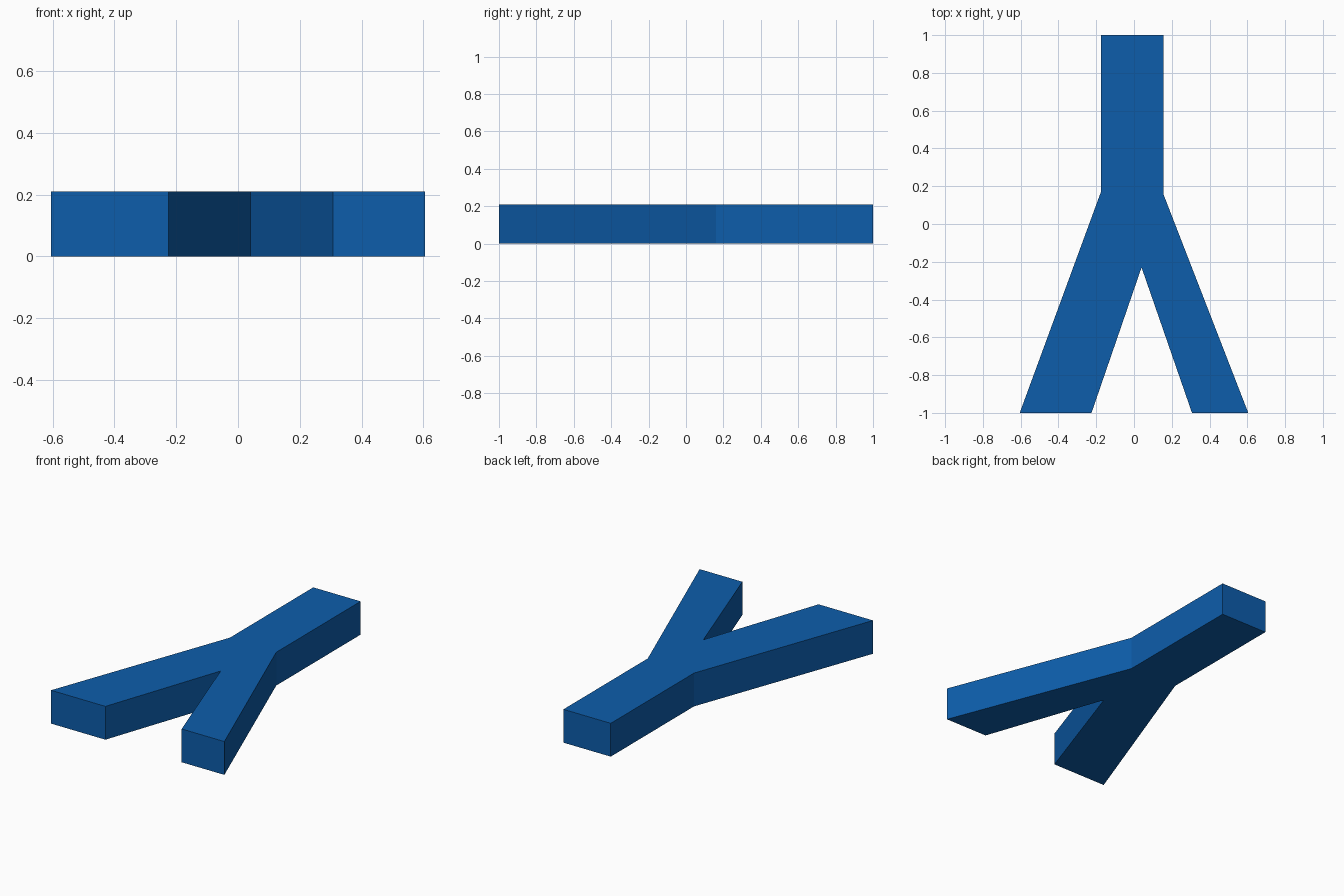
import bpy
import bmesh

cube = bpy.data.objects.get("Cube")
if cube:
    bpy.data.objects.remove(cube, do_unlink=True)

HEIGHT = 0.21

# Single flat blue
blue = bpy.data.materials.new("blue")
blue.use_nodes = True
colour = (0.004, 0.11, 0.41, 1)
blue.diffuse_color = colour
blue.node_tree.nodes["Principled BSDF"].inputs["Base Color"].default_value = colour

# Outline of the forked track: stem at the back, two splayed legs in front
outline = [
    (-0.175, 1), (-0.175, 0.17), (-0.605, -1), (-0.225, -1),
    (0.04, -0.23),
    (0.307, -1), (0.605, -1), (0.155, 0.16), (0.155, 1),
]

# Extrude the outline into a solid slab
bm = bmesh.new()
base = bm.faces.new([bm.verts.new((x, y, 0)) for x, y in outline])
extruded = bmesh.ops.extrude_face_region(bm, geom=[base], use_keep_orig=True)
top = [v for v in extruded["geom"] if isinstance(v, bmesh.types.BMVert)]
bmesh.ops.translate(bm, verts=top, vec=(0, 0, HEIGHT))
bmesh.ops.recalc_face_normals(bm, faces=bm.faces)

mesh = bpy.data.meshes.new("forked_track")
bm.to_mesh(mesh)
bm.free()
mesh.materials.append(blue)
track = bpy.data.objects.new("forked_track", mesh)
bpy.context.collection.objects.link(track)
